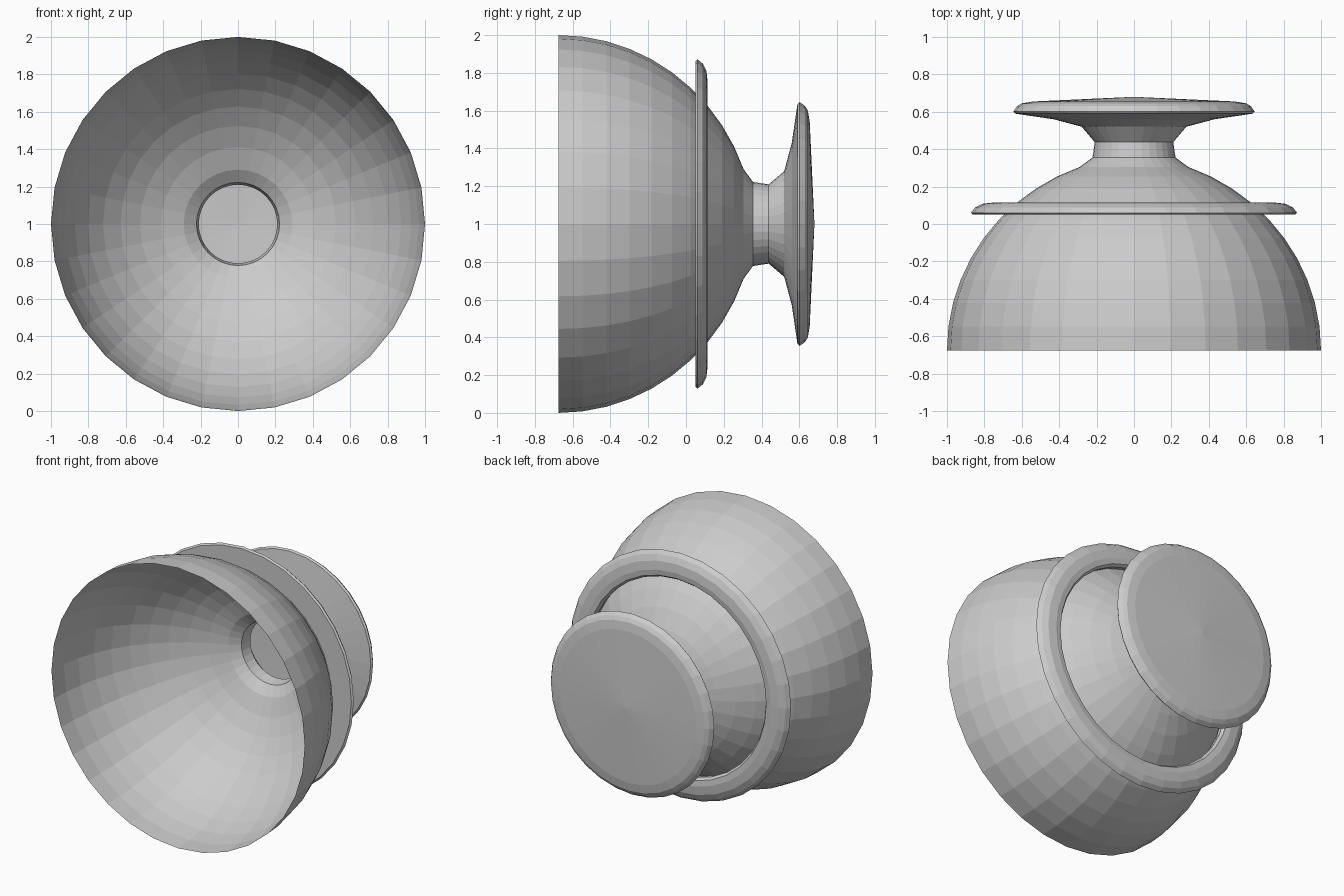
import bpy, bmesh
from math import sin, cos, pi, radians

if "Cube" in bpy.data.objects:
    bpy.data.objects.remove(bpy.data.objects["Cube"])

SIDES = 32


def lathe(name, profile, closed=False):
    """Revolve (radius, y) points around the y axis at height z = 1."""
    bm = bmesh.new()
    rings = []
    for r, y in profile:
        if r == 0:
            rings.append([bm.verts.new((0, y, 1))] * SIDES)
        else:
            rings.append([bm.verts.new((r * sin(2 * pi * i / SIDES), y,
                                        1 + r * cos(2 * pi * i / SIDES)))
                          for i in range(SIDES)])
    pairs = list(zip(rings, rings[1:]))
    if closed:
        pairs.append((rings[-1], rings[0]))
    for a, b in pairs:
        for i in range(SIDES):
            j = (i + 1) % SIDES
            quad = [a[i], a[j], b[j], b[i]]
            bm.faces.new(list(dict.fromkeys(quad)))
    bmesh.ops.recalc_face_normals(bm, faces=bm.faces)
    mesh = bpy.data.meshes.new(name)
    bm.to_mesh(mesh)
    bm.free()
    obj = bpy.data.objects.new(name, mesh)
    bpy.context.collection.objects.link(obj)
    return obj


# Open thin bowl: near-spherical arc, then neck and rounded foot disc
STEPS = 10
bowl = []
for k in range(STEPS + 1):
    t = k / STEPS
    a = radians(73.5 * t)
    R = 1 + 0.022 * t ** 3
    bowl.append((R * cos(a), -0.675 + R * sin(a)))
neck = [(0.222, 0.355), (0.21, 0.438)]
foot = [(0.28, 0.52), (0.43, 0.56), (0.58, 0.582), (0.635, 0.59),
        (0.645, 0.602), (0.625, 0.63), (0.60, 0.645), (0.54, 0.655), (0, 0.68)]
lathe("bowl_neck_and_foot", bowl + neck + foot)

# Loose flat-fronted ring around the bowl
lathe("collar_ring", [(0.70, 0.052), (0.86, 0.05), (0.872, 0.06), (0.85, 0.088),
                      (0.81, 0.108), (0.75, 0.115), (0.71, 0.11), (0.695, 0.09)],
      closed=True)
